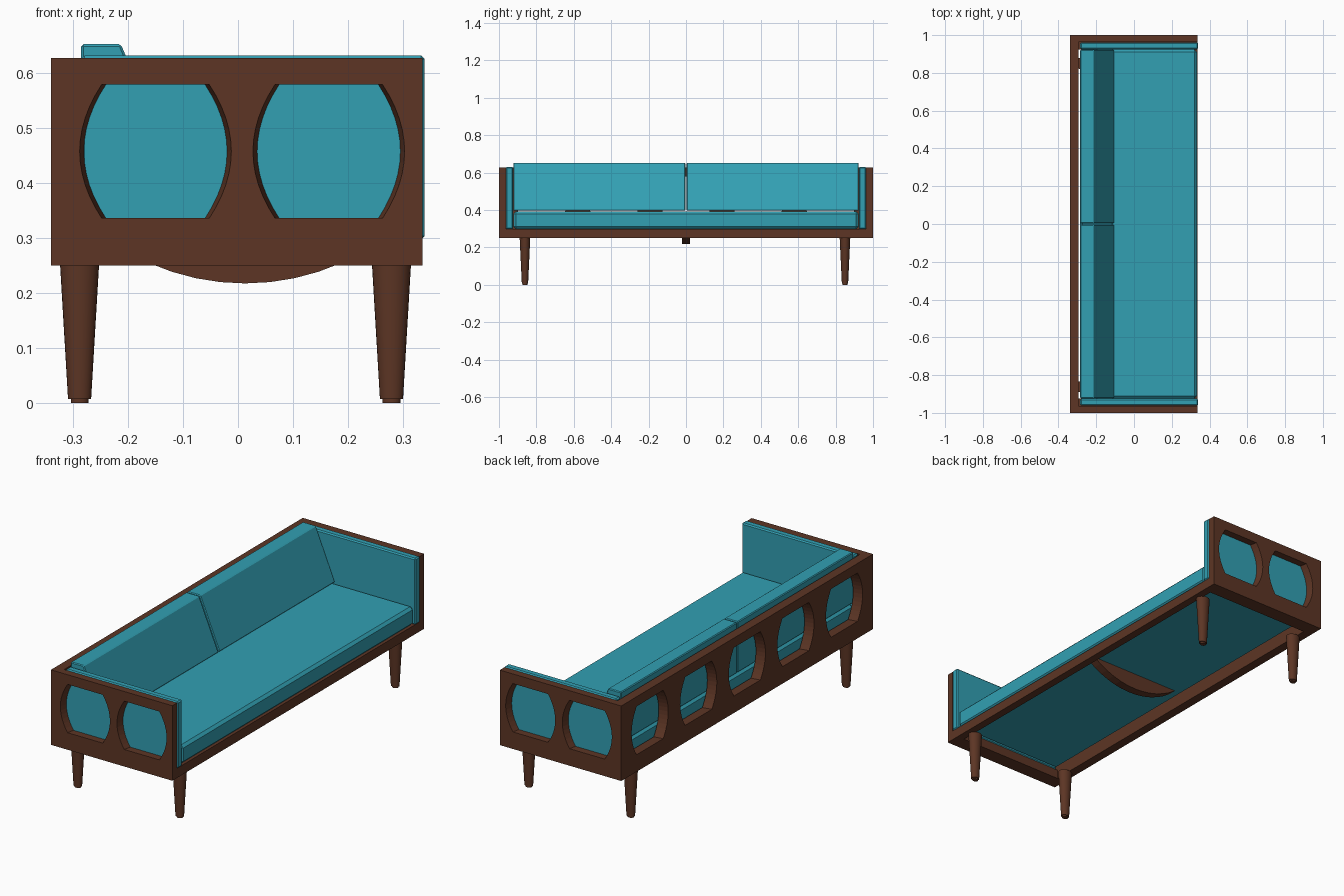
import bpy, bmesh, math
from mathutils import Vector

if "Cube" in bpy.data.objects:
    bpy.data.objects.remove(bpy.data.objects["Cube"])


def material(name, rgb):
    m = bpy.data.materials.new(name)
    m.use_nodes = True
    m.diffuse_color = (*rgb, 1)
    bsdf = m.node_tree.nodes["Principled BSDF"]
    bsdf.inputs["Base Color"].default_value = (*rgb, 1)
    bsdf.inputs["Roughness"].default_value = 0.7
    return m


wood = material("walnut brown", (0.109, 0.036, 0.018))
fabric = material("teal fabric", (0.032, 0.35, 0.45))


def finish(name, bm, mat):
    bmesh.ops.recalc_face_normals(bm, faces=bm.faces)
    mesh = bpy.data.meshes.new(name)
    bm.to_mesh(mesh)
    bm.free()
    mesh.materials.append(mat)
    ob = bpy.data.objects.new(name, mesh)
    bpy.context.collection.objects.link(ob)
    return ob


def loft(name, rings, mat):
    """Skin a closed solid through rings of equal point count."""
    bm = bmesh.new()
    loops = [[bm.verts.new(p) for p in ring] for ring in rings]
    n = len(loops[0])
    for a, b in zip(loops, loops[1:]):
        for i in range(n):
            j = (i + 1) % n
            bm.faces.new((a[i], a[j], b[j], b[i]))
    bm.faces.new(loops[0][::-1])
    bm.faces.new(loops[-1])
    return finish(name, bm, mat)


def prism_y(name, profile, y0, y1, mat):
    return loft(name, [[(x, y, z) for x, z in profile] for y in (y0, y1)], mat)


def box(name, x0, x1, y0, y1, z0, z1, mat):
    return prism_y(name, [(x0, z0), (x1, z0), (x1, z1), (x0, z1)], y0, y1, mat)


def soften(ob, width, segments=1):
    mod = ob.modifiers.new("soft edges", "BEVEL")
    mod.width = width
    mod.segments = segments


def apply_cut(ob, cutter):
    mod = ob.modifiers.new("opening", "BOOLEAN")
    mod.object = cutter
    mod.solver = "EXACT"
    bpy.context.view_layer.objects.active = ob
    bpy.ops.object.modifier_apply(modifier=mod.name)
    bpy.data.objects.remove(cutter)


# Opening: a barrel shape with flat top and bottom and bowed sides
HOLE_Z, HOLE_H, BOW = 0.457, 0.1215, 0.04


def barrel(half):
    side = []
    for i in range(13):
        t = -1 + i / 6
        side.append((half - BOW * t * t, HOLE_H * t))
    return side + [(-u, v) for u, v in reversed(side)]


def cut_opening(panel, centre, along, outward, depth, half):
    """Flared opening, wider on the outside face of the panel."""
    centre, along, outward = Vector(centre), Vector(along), Vector(outward)
    rings = []
    for d, h in ((0.02, half + 0.004), (-depth - 0.02, half - 0.012)):
        base = centre + outward * d
        rings.append([base + along * u + Vector((0, 0, v)) for u, v in barrel(h)])
    cutter = loft("opening_cutter", rings, wood)
    cutter.hide_render = True
    apply_cut(panel, cutter)


BACK, FRONT, LOW, TOP = -0.34, 0.335, 0.25, 0.627
END_IN = 0.963

# Frame end panels with two openings each, and their cushions
for s, side in ((-1, "right"), (1, "left")):
    panel = box(f"{side}_end_panel", BACK, FRONT, *sorted((s * END_IN, s)), LOW, TOP, wood)
    for x in (-0.15, 0.165):
        cut_opening(panel, (x, s, HOLE_Z), (1, 0, 0), (0, s, 0), 0.037, 0.138)
    pad = box(f"{side}_end_cushion", -0.285, 0.339,
              *sorted((s * 0.925, s * (END_IN - 0.001))), 0.297, 0.631, fabric)
    soften(pad, 0.006)

# Back panel with five openings
back = box("back_panel", BACK, -0.293, -END_IN, END_IN, LOW, TOP, wood)
for i in range(-2, 3):
    cut_opening(back, (BACK, i * 0.386, HOLE_Z), (0, 1, 0), (-1, 0, 0), 0.047, 0.145)

# Base rails
box("front_rail", 0.295, FRONT, -END_IN, END_IN, LOW, 0.298, wood)
for s, side in ((-1, "right"), (1, "left")):
    box(f"{side}_base_rail", -0.293, 0.295, *sorted((s * 0.925, s * END_IN)),
        LOW, 0.296, wood)

# Curved stretcher under the middle
R, SAG = 0.43, 0.083
reach = math.acos((R - SAG) / R)
arc = []
for i in range(13):
    a = -reach + 2 * reach * i / 12
    arc.append((0.013 + R * math.sin(a), 0.217 + R - R * math.cos(a)))
prism_y("centre_stretcher", arc, -0.022, 0.022, wood)

# Seat cushion
seat = box("seat_cushion", -0.285, 0.333, -0.923, 0.923, 0.299, 0.392, fabric)
soften(seat, 0.013)

# Pair of wedge back cushions
wedge = [(-0.285, 0.396), (-0.105, 0.396), (-0.213, 0.652), (-0.285, 0.652)]
for s, side in ((-1, "right"), (1, "left")):
    pad = prism_y(f"{side}_back_cushion", wedge, *sorted((s * 0.003, s * 0.923)), fabric)
    soften(pad, 0.004)

# Tapered legs with small feet
LEG = [(0, 0.016), (0.007, 0.016), (0.007, 0.021), (LOW + 0.002, 0.0355)]
for x, fb in ((-0.288, "back"), (0.279, "front")):
    for y, side in ((-0.861, "right"), (0.85, "left")):
        rings = []
        for z, r in LEG:
            angles = [math.tau * k / 24 for k in range(24)]
            rings.append([(x + r * math.cos(a), y + 0.8 * r * math.sin(a), z)
                          for a in angles])
        leg = loft(f"{side}_{fb}_leg", rings, wood)
        bpy.ops.object.select_all(action="DESELECT")
        leg.select_set(True)
        bpy.context.view_layer.objects.active = leg
        bpy.ops.object.shade_smooth_by_angle(angle=math.radians(35))
